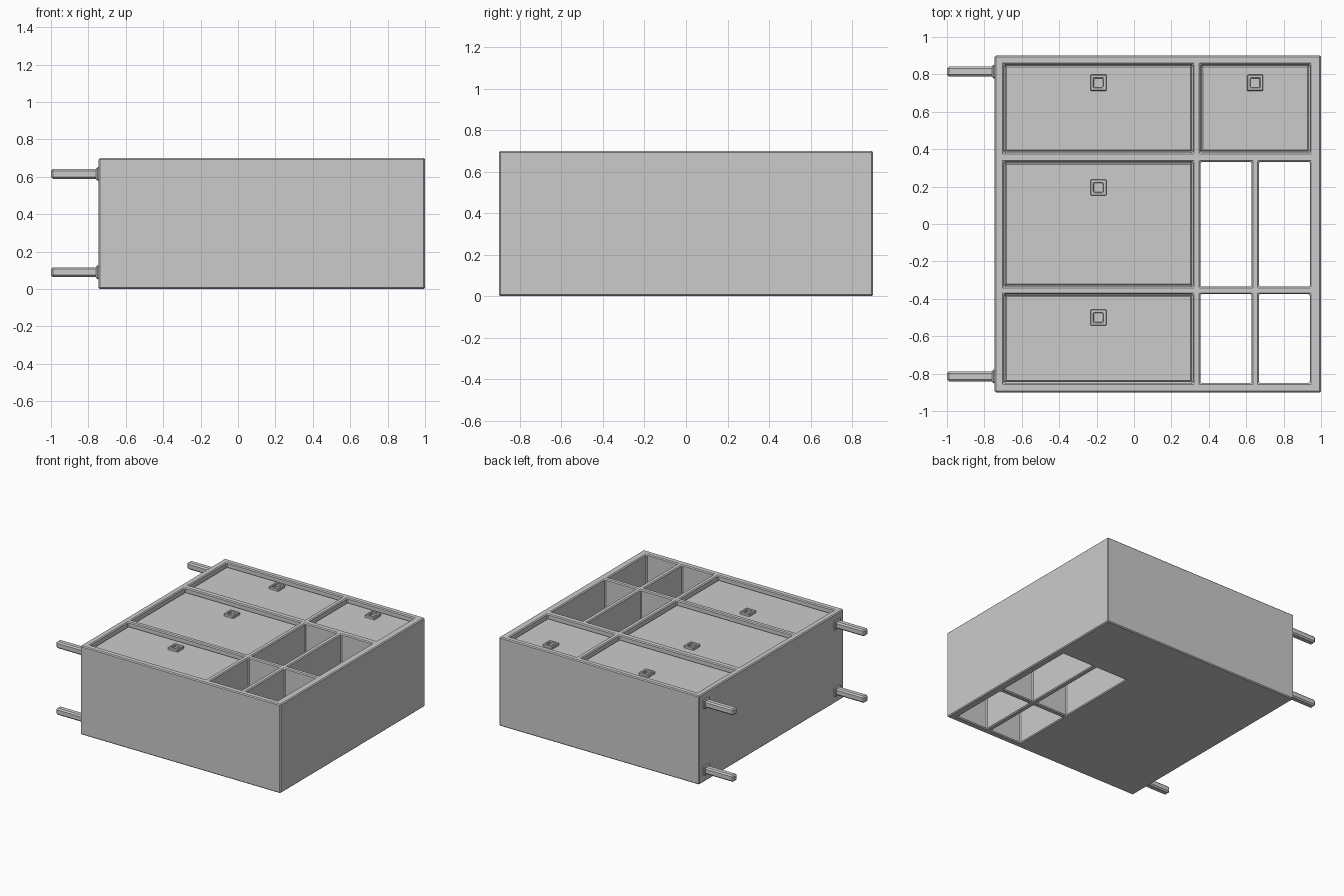
import bpy, bmesh
from math import radians

if "Cube" in bpy.data.objects:
    bpy.data.objects.remove(bpy.data.objects["Cube"])

X = [-.745, -.695, .315, .355, .628, .668, .94, 1.0]
Y = [-.9, -.85, -.375, -.335, .332, .382, .853, .9]
Z = [0, .02, .70]


def finish(name, bm, bevel):
    """Chamfer the sharp edges and turn the bmesh into an object."""
    bmesh.ops.recalc_face_normals(bm, faces=bm.faces)
    sharp = [e for e in bm.edges if len(e.link_faces) == 2 and e.calc_face_angle() > radians(30)]
    if bevel:
        bmesh.ops.bevel(bm, geom=sharp, offset=bevel, segments=1, profile=.5, affect='EDGES')
    me = bpy.data.meshes.new(name)
    bm.to_mesh(me)
    bm.free()
    ob = bpy.data.objects.new(name, me)
    bpy.context.collection.objects.link(ob)
    return ob


def solid_cells(name, xs, ys, zs, solid, bevel):
    """Skin all solid cells of an uneven 3D grid as one clean mesh."""
    bm = bmesh.new()
    axes = (xs, ys, zs)
    n = [len(a) - 1 for a in axes]

    def filled(c):
        return all(0 <= c[a] < n[a] for a in range(3)) and solid(*c)

    for c in [(i, j, k) for i in range(n[0]) for j in range(n[1]) for k in range(n[2])]:
        if not filled(c):
            continue
        for a in range(3):
            u, v = (a + 1) % 3, (a + 2) % 3
            for side in (0, 1):
                nb = list(c)
                nb[a] += 2 * side - 1
                if filled(nb):
                    continue
                quad = []
                for du, dv in ((0, 0), (1, 0), (1, 1), (0, 1)):
                    p = [0, 0, 0]
                    p[a] = axes[a][c[a] + side]
                    p[u] = axes[u][c[u] + du]
                    p[v] = axes[v][c[v] + dv]
                    quad.append(bm.verts.new(p))
                bm.faces.new(quad if side else quad[::-1])
    bmesh.ops.remove_doubles(bm, verts=bm.verts, dist=1e-5)
    bmesh.ops.dissolve_limit(bm, angle_limit=radians(1), verts=bm.verts, edges=bm.edges)
    return finish(name, bm, bevel)


def box(name, x0, x1, y0, y1, z0, z1, bevel):
    return solid_cells(name, [x0, x1], [y0, y1], [z0, z1], lambda i, j, k: True, bevel)


# Cabinet carcass: frame, dividers, back panel and four open shelf bays
def carcass(i, j, k):
    opening = (i in (1, 3, 5) and j in (1, 3, 5)) or (i == 4 and j == 5)
    shelf_bay = i >= 3 and j <= 3
    return not opening or (k == 0 and not shelf_bay)


solid_cells("cabinet_body", X, Y, Z, carcass, .007)

# Recessed doors with square cup handles
doors = [(1, 2, 1, -.5), (1, 2, 3, .195), (1, 2, 5, .755), (3, 6, 5, .755)]
for d, (i0, i1, j, hy) in enumerate(doors, 1):
    g = .006
    box(f"door_{d}", X[i0] + g, X[i1] - g, Y[j] + g, Y[j + 1] - g, .63, .67, .007)
    hx = (X[i0] + X[i1]) / 2
    ring = [-.043, -.024, .024, .043]
    solid_cells(f"handle_{d}", [hx + r for r in ring], [hy + r for r in ring], [.66, .69],
                lambda i, j, k: (i, j) != (1, 1), .004)

# Four square legs with mounting collars
for sy, side in ((-.815, "front"), (.815, "rear")):
    for z, level in ((.09, "lower"), (.615, "upper")):
        for part, x0, x1, r, b in (("leg", -1, -.74, .026, .01), ("leg_collar", -.758, -.74, .036, .006)):
            box(f"{side}_{level}_{part}", x0, x1, sy - r, sy + r, z - r, z + r, b)
